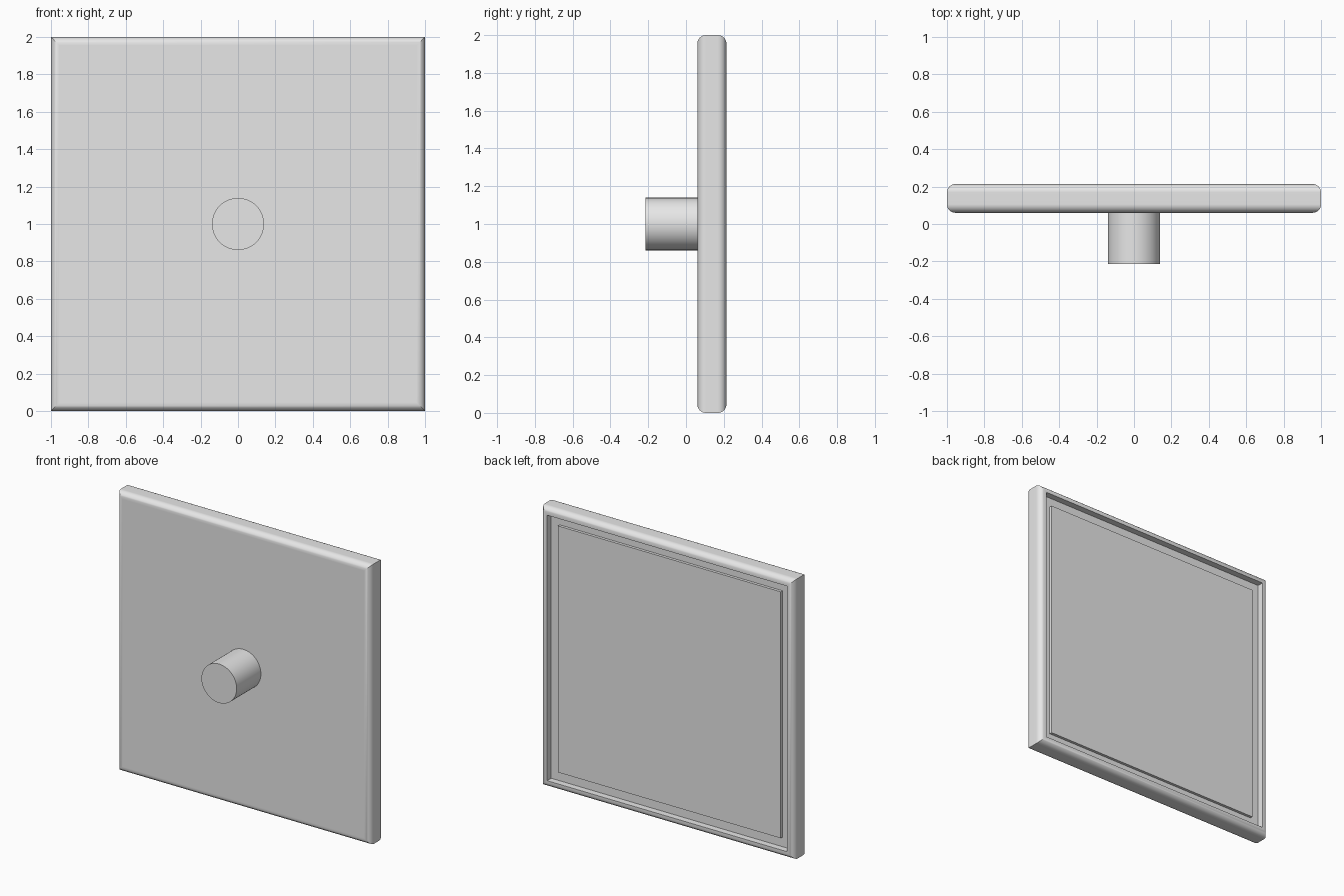
import bpy
import bmesh
from math import sin, cos, pi, radians

cube = bpy.data.objects.get("Cube")
if cube:
    bpy.data.objects.remove(cube, do_unlink=True)

FRONT, BACK = 0.06, 0.214      # depth of the plate
ROUND = 0.045                  # radius of its rounded rim
FLOOR = 0.168                  # depth of the recess floor
CENTRE = 1.0                   # height of the middle

grey = bpy.data.materials.new("light_grey")
grey.use_nodes = True
colour = (0.8, 0.8, 0.8, 1)
grey.diffuse_color = colour
grey.node_tree.nodes["Principled BSDF"].inputs["Base Color"].default_value = colour


def finish(name, bm):
    """Turn a bmesh into a smooth shaded object with crisp edges."""
    bmesh.ops.recalc_face_normals(bm, faces=bm.faces)
    mesh = bpy.data.meshes.new(name)
    bm.to_mesh(mesh)
    bm.free()
    mesh.materials.append(grey)
    obj = bpy.data.objects.new(name, mesh)
    bpy.context.collection.objects.link(obj)
    bpy.ops.object.select_all(action='DESELECT')
    obj.select_set(True)
    bpy.context.view_layer.objects.active = obj
    bpy.ops.object.shade_smooth_by_angle(angle=radians(30))
    normals = obj.modifiers.new("flat_faces", 'WEIGHTED_NORMAL')
    normals.keep_sharp = True
    return obj


def loft(name, profile, sides, turn=0.0):
    """Stack rings of (radius, depth) along y and cap both ends."""
    bm = bmesh.new()
    rings = []
    for radius, y in profile:
        angles = [turn + 2 * pi * i / sides for i in range(sides)]
        rings.append([bm.verts.new((radius * cos(a), y, CENTRE + radius * sin(a)))
                      for a in angles])
    for low, high in zip(rings, rings[1:]):
        for i in range(sides):
            j = (i + 1) % sides
            bm.faces.new((low[i], low[j], high[j], high[i]))
    bm.faces.new(rings[0])
    bm.faces.new(rings[-1])
    return finish(name, bm)


def square(name, profile):
    """Loft with four sides, where radius means half the width."""
    return loft(name, [(h * 2 ** 0.5, y) for h, y in profile], 4, pi / 4)


def arc(centre_y, start, steps=8):
    """Quarter round of the outer rim."""
    angles = [start + pi / 2 * i / steps for i in range(steps + 1)]
    return [(1 - ROUND + ROUND * cos(a), centre_y + ROUND * sin(a)) for a in angles]


# Plate with rounded, mitred rim and a recess in the back
square("plate", arc(FRONT + ROUND, -pi / 2) + arc(BACK - ROUND, 0)
       + [(0.948, BACK), (0.948, FLOOR)])

# Slightly raised panel inside the recess
square("back_panel", [(0.88, FLOOR - 0.01), (0.88, FLOOR + 0.02)])

# Round knob in the middle of the front
loft("knob", [(0.139, -BACK), (0.139, FRONT + 0.01)], 64)
